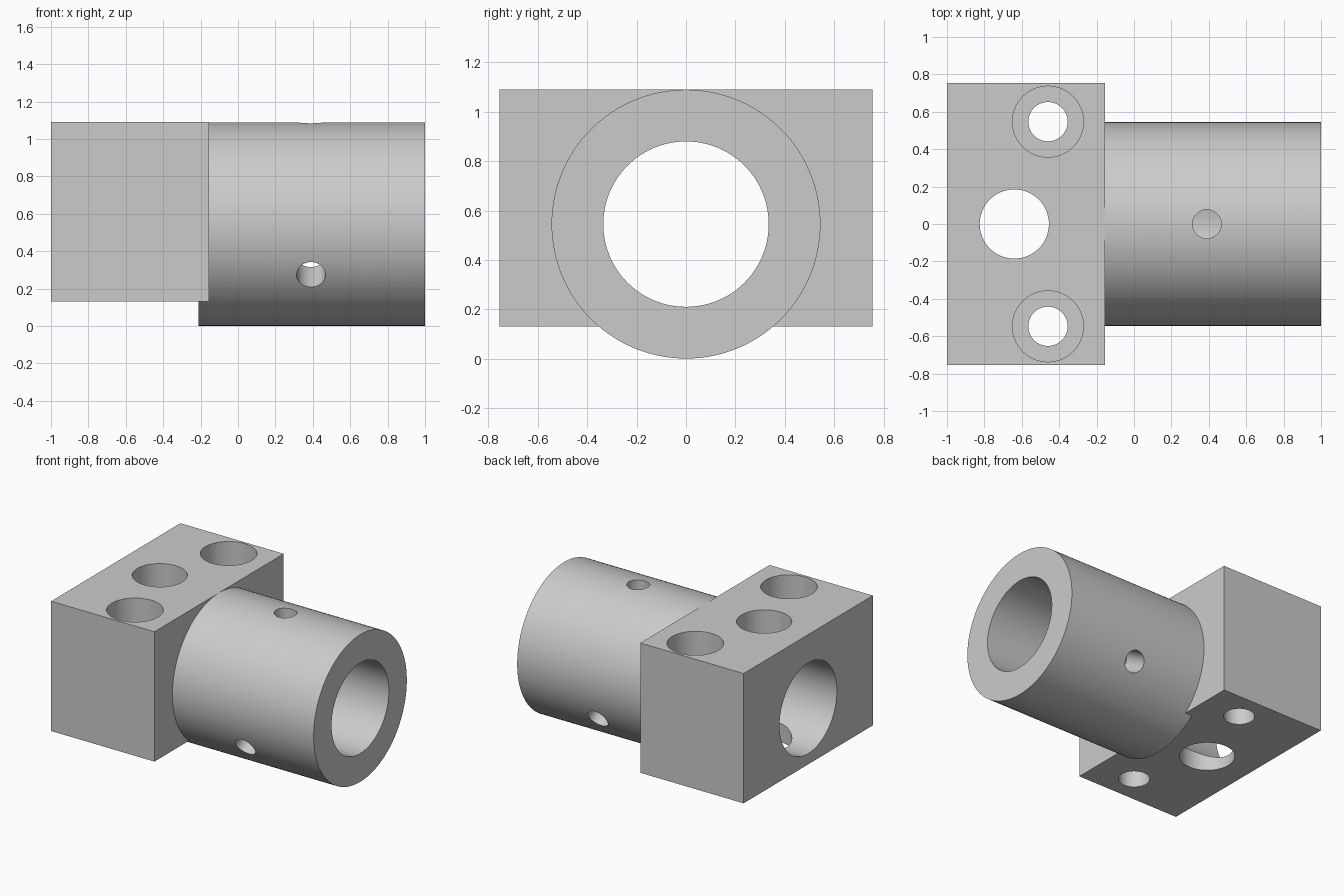
import bpy
import math
from mathutils import Vector

default = bpy.data.objects.get("Cube")
if default:
    bpy.data.objects.remove(default, do_unlink=True)

AXIS_Z = 0.545      # height of the tube axis
TOP = 1.09          # top of the block

grey = bpy.data.materials.new("plain_grey")
grey.use_nodes = True
colour = (0.6, 0.6, 0.6, 1)
grey.diffuse_color = colour
grey.node_tree.nodes["Principled BSDF"].inputs["Base Color"].default_value = colour


def rod(name, start, end, radius, sides=64):
    """Cylinder running from start to end."""
    start, end = Vector(start), Vector(end)
    span = end - start
    bpy.ops.mesh.primitive_cylinder_add(
        vertices=sides, radius=radius, depth=span.length,
        location=(start + end) / 2,
        rotation=span.to_track_quat('Z', 'Y').to_euler())
    obj = bpy.context.object
    obj.name = name
    obj.data.materials.append(grey)
    return obj


def combine(target, tool, operation):
    """Apply a boolean to target and discard the tool."""
    tool.hide_render = True
    mod = target.modifiers.new(operation.lower(), 'BOOLEAN')
    mod.operation = operation
    mod.solver = 'EXACT'
    mod.object = tool
    bpy.ops.object.select_all(action='DESELECT')
    target.select_set(True)
    bpy.context.view_layer.objects.active = target
    bpy.ops.object.modifier_apply(modifier=mod.name)
    bpy.data.objects.remove(tool, do_unlink=True)


# Mounting block
bpy.ops.mesh.primitive_cube_add(size=1, location=(-0.5775, 0, (0.13 + TOP) / 2))
body = bpy.context.object
body.name = "mounting_block_with_tube"
body.scale = (0.845, 1.51, TOP - 0.13)
bpy.ops.object.transform_apply(location=True, rotation=True, scale=True)
body.data.materials.append(grey)

# Tube, slightly let into the block
combine(body, rod("tube", (-0.21, 0, AXIS_Z), (1, 0, AXIS_Z), 0.5445, 128), 'UNION')

# Bore through tube and block
combine(body, rod("bore", (-1.2, 0, AXIS_Z), (1.2, 0, AXIS_Z), 0.335, 96), 'DIFFERENCE')

# Vertical centre hole
combine(body, rod("centre_hole", (-0.64, 0, -0.2), (-0.64, 0, 1.3), 0.185), 'DIFFERENCE')

# Counterbored bolt holes on both sides
for y in (-0.547, 0.547):
    combine(body, rod("bolt_hole", (-0.46, y, -0.2), (-0.46, y, 1.3), 0.105), 'DIFFERENCE')
    combine(body, rod("counterbore", (-0.46, y, TOP - 0.22), (-0.46, y, 1.3), 0.19), 'DIFFERENCE')

# Three radial set-screw holes
for degrees in (90, 210, 330):
    a = math.radians(degrees)
    end = (0.39, 0.8 * math.cos(a), AXIS_Z + 0.8 * math.sin(a))
    combine(body, rod("set_screw_hole", (0.39, 0, AXIS_Z), end, 0.077, 48), 'DIFFERENCE')

bpy.ops.object.select_all(action='DESELECT')
body.select_set(True)
bpy.context.view_layer.objects.active = body
bpy.ops.object.shade_smooth_by_angle(angle=math.radians(30))
